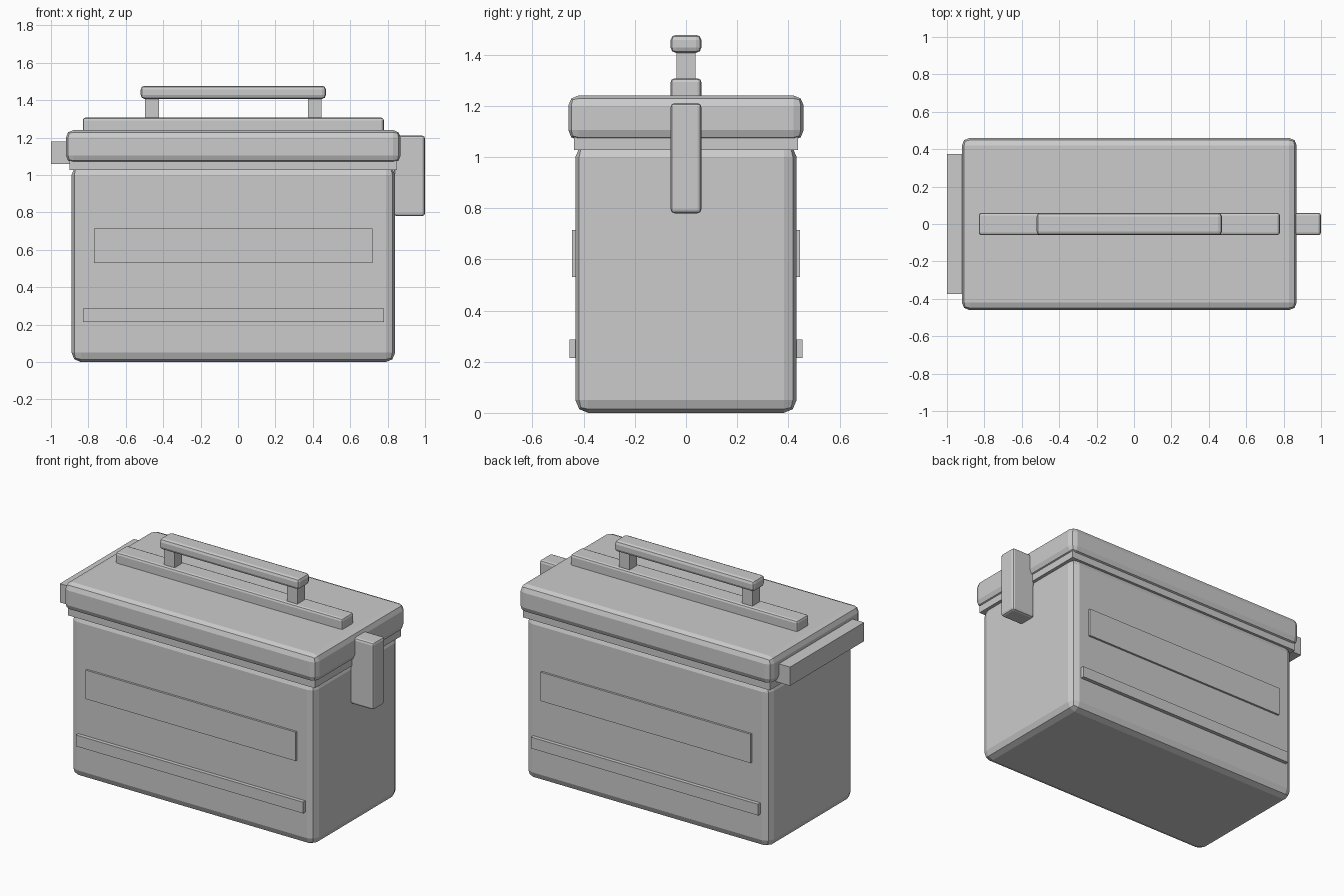
import bpy

if "Cube" in bpy.data.objects:
    bpy.data.objects.remove(bpy.data.objects["Cube"])


def box(name, x, y, z, bevel=0.0, segments=2):
    """Axis-aligned box from (min, max) ranges, with optional rounded edges."""
    bpy.ops.mesh.primitive_cube_add(size=1, location=[(a + b) / 2 for a, b in (x, y, z)])
    ob = bpy.context.object
    ob.name = name
    ob.scale = [b - a for a, b in (x, y, z)]
    bpy.ops.object.transform_apply(location=False, rotation=False, scale=True)
    if bevel:
        mod = ob.modifiers.new("Rounded edges", 'BEVEL')
        mod.width = bevel
        mod.segments = segments
    return ob


# Container body and the seal collar under the lid
box("body", (-0.89, 0.84), (-0.432, 0.432), (0, 1.05), 0.05)
box("seal_collar", (-0.90, 0.85), (-0.437, 0.437), (1.028, 1.08))

# Lid with its centre rib
box("lid", (-0.92, 0.87), (-0.46, 0.46), (1.065, 1.24), 0.04)
box("lid_rib", (-0.83, 0.78), (-0.06, 0.06), (1.225, 1.307), 0.015)

# Carrying handle on two posts
for side, x in (("left", -0.46), ("right", 0.41)):
    box(f"handle_post_{side}", (x - 0.037, x + 0.037), (-0.038, 0.038), (1.29, 1.42))
box("handle_grip", (-0.52, 0.47), (-0.06, 0.06), (1.407, 1.477), 0.02)

# Latch at one end, hinge bar at the other
box("latch", (0.835, 1.0), (-0.06, 0.06), (0.78, 1.21), 0.015)
box("hinge_bar", (-1.0, -0.90), (-0.375, 0.375), (1.06, 1.18))

# Raised panel and lower rib on both long sides
for side, s in (("front", -1), ("back", 1)):
    box(f"panel_{side}", (-0.77, 0.72), sorted((s * 0.42, s * 0.445)), (0.53, 0.715))
    box(f"lower_rib_{side}", (-0.83, 0.78), sorted((s * 0.42, s * 0.456)), (0.215, 0.287))
